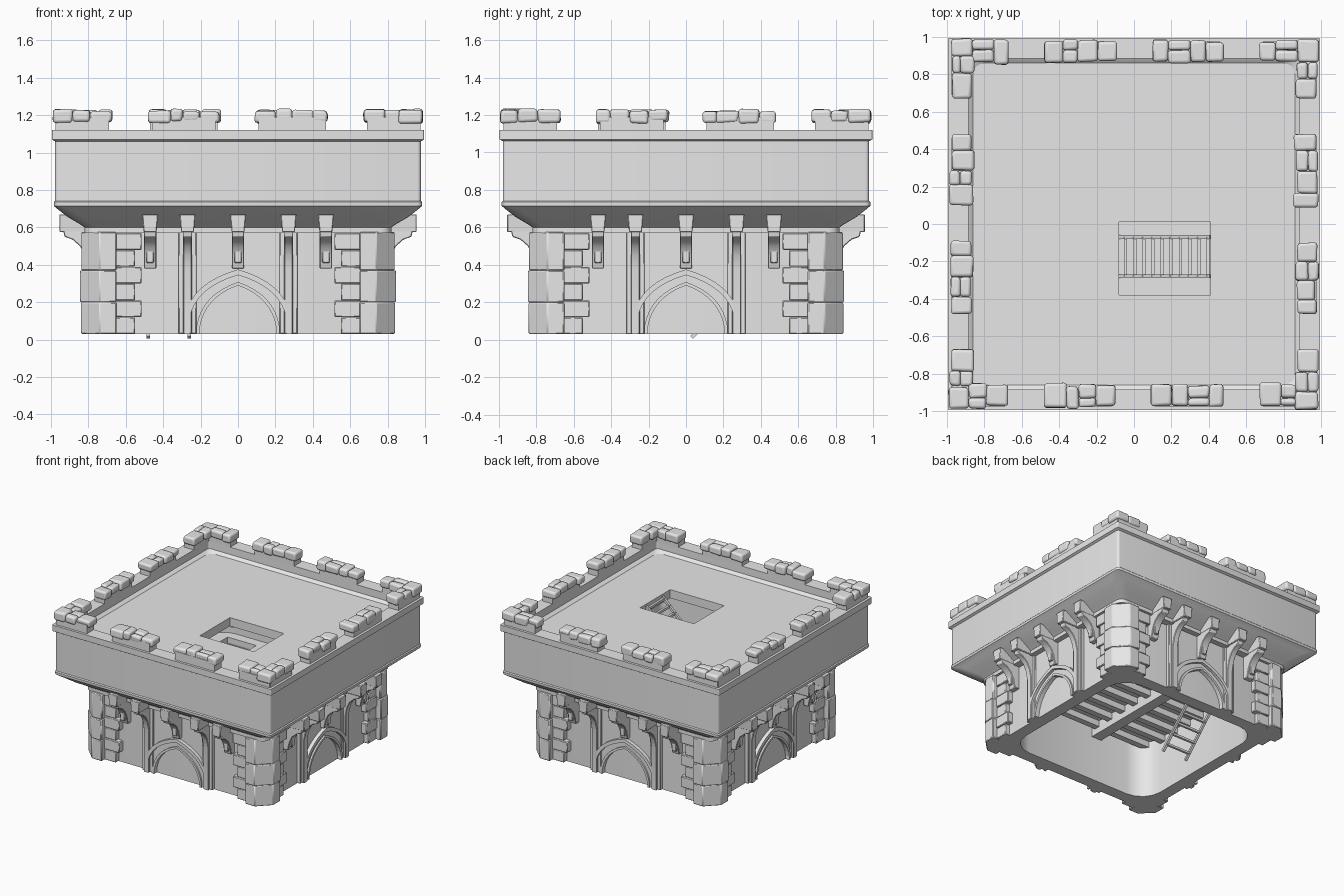
import bpy, bmesh, math, random
from mathutils import Matrix, Vector

rng = random.Random(4)
cube = bpy.data.objects.get("Cube")
if cube:
    bpy.data.objects.remove(cube)

stone = bpy.data.materials.new("light_grey_stone")
stone.use_nodes = True
GREY = (0.8, 0.8, 0.8, 1)
stone.diffuse_color = GREY
stone.node_tree.nodes["Principled BSDF"].inputs["Base Color"].default_value = GREY


def finish(name, bm, bevel=0.0, segments=2):
    bmesh.ops.recalc_face_normals(bm, faces=bm.faces)
    mesh = bpy.data.meshes.new(name)
    bm.to_mesh(mesh)
    bm.free()
    mesh.materials.append(stone)
    ob = bpy.data.objects.new(name, mesh)
    bpy.context.collection.objects.link(ob)
    bpy.ops.object.select_all(action='DESELECT')
    ob.select_set(True)
    bpy.context.view_layer.objects.active = ob
    bpy.ops.object.shade_smooth_by_angle(angle=math.radians(35))
    if bevel:
        mod = ob.modifiers.new("soft_edges", 'BEVEL')
        mod.width, mod.segments = bevel, segments
    return ob


def box(bm, x0, x1, y0, y1, z0, z1):
    centre = Vector((x0 + x1, y0 + y1, z0 + z1)) / 2
    size = Matrix.Diagonal((x1 - x0, y1 - y0, z1 - z0, 1))
    return bmesh.ops.create_cube(bm, size=1, matrix=Matrix.Translation(centre) @ size)["verts"]


def prism(bm, pts, vec):
    """Extrude a closed 3D outline along vec."""
    face = bm.faces.new([bm.verts.new(p) for p in pts])
    out = bmesh.ops.extrude_face_region(bm, geom=[face], use_keep_orig=True)["geom"]
    moved = [g for g in out if isinstance(g, bmesh.types.BMVert)]
    bmesh.ops.translate(bm, verts=moved, vec=vec)


def four_sides(bm):
    """Repeat what was built on the front around all four sides."""
    source = list(bm.verts) + list(bm.edges) + list(bm.faces)
    for k in range(1, 4):
        copy = bmesh.ops.duplicate(bm, geom=source)["geom"]
        bmesh.ops.rotate(bm, verts=[g for g in copy if isinstance(g, bmesh.types.BMVert)],
                         matrix=Matrix.Rotation(k * math.pi / 2, 3, 'Z'))


def square_loft(name, profile, n=4):
    """Sweep a closed (half width, z, corner radius) profile round a square."""
    bm = bmesh.new()
    rings = []
    for h, z, r in profile:
        ring = []
        for q in range(4):
            for i in range(n + 1):
                a = (q + i / n) * math.pi / 2
                sx, sy = ((1, 1), (-1, 1), (-1, -1), (1, -1))[q]
                ring.append(bm.verts.new((sx * (h - r) + r * math.cos(a),
                                          sy * (h - r) + r * math.sin(a), z)))
        rings.append(ring)
    for a, b in zip(rings, rings[1:] + rings[:1]):
        for i in range(len(a)):
            j = (i + 1) % len(a)
            bm.faces.new((a[i], a[j], b[j], b[i]))
    return finish(name, bm)


def holed_floor(name, half, z0, z1, hx0, hx1, hy0, hy1):
    bm = bmesh.new()
    box(bm, -half, hx0, -half, half, z0, z1)
    box(bm, hx1, half, -half, half, z0, z1)
    box(bm, hx0, hx1, -half, hy0, z0, z1)
    box(bm, hx0, hx1, hy1, half, z0, z1)
    finish(name, bm)


def bar(bm, a, b, w):
    a, b = Vector(a), Vector(b)
    rot = (b - a).to_track_quat('Z', 'Y').to_matrix().to_4x4()
    size = Matrix.Diagonal((w, w, (b - a).length, 1))
    bmesh.ops.create_cube(bm, size=1, matrix=Matrix.Translation((a + b) / 2) @ rot @ size)


def ladder(name, foot, top, side, rungs):
    bm = bmesh.new()
    foot, top, side = Vector(foot), Vector(top), Vector(side)
    for s in (-side, side):
        bar(bm, foot + s, top + s, 0.02)
    for i in range(rungs):
        p = foot.lerp(top, (i + 0.7) / rungs)
        bar(bm, p - side, p + side, 0.018)
    finish(name, bm)


# Overhanging parapet with its cove, rim band and inner gutter
square_loft("parapet", [
    (.76, .57, .06), (.82, .57, .06), (.82, .60, .06), (.85, .62, .07), (.91, .655, .08),
    (.955, .69, .07), (.985, .715, .03), (.985, .735, .02), (.978, .742, .02),
    (.978, 1.06, .02), (.995, 1.07, .01), (.995, 1.12, .01), (.885, 1.12, .01),
    (.885, 1.06, .02), (.86, 1.04, .06), (.86, .97, .06), (.72, .97, .05), (.72, .57, .05)])
square_loft("lower_wall", [(.76, .03, .02), (.76, .6, .02), (.66, .6, .18), (.66, .03, .18)])

# Roof deck, middle floor and ladders
holed_floor("roof_deck", .865, .97, 1.04, -.08, .41, -.38, .01)
holed_floor("middle_floor", .74, .5, .55, -.5, -.24, .22, .58)
ladder("upper_ladder", (-.08, -.175, .56), (.41, -.175, 1.02), (0, .105, 0), 10)
ladder("lower_ladder", (-.37, .03, .012), (-.37, .52, .52), (.11, 0, 0), 8)

bm = bmesh.new()
box(bm, -.23, -.14, -.7, .7, .4, .5)
for i in range(9):
    y = -.6 + i * .15
    box(bm, -.2 if .2 < y < .58 else -.7, .7, y - .025, y + .025, .45, .5)
finish("floor_beams", bm)

# Chamfered corner towers in three stone courses
bm = bmesh.new()
for z0, z1, o in ((.03, .2, .84), (.2, .37, .845), (.37, .575, .838)):
    plan = ((.65, o), (.74, o), (o, .74), (o, .65), (.73, .65), (.65, .73))
    prism(bm, [(x, y, z0) for x, y in plan], (0, 0, z1 - z0))
four_sides(bm)
finish("corner_towers", bm, .006, 1)

# Stones of alternating width beside each corner
bm = bmesh.new()
for s in (-1, 1):
    for i in range(6):
        inner = .515 if i % 2 else .55
        z = .03 + i * .09
        x0, x1 = sorted((s * inner, s * .66))
        box(bm, x0, x1, -.8 - .006 * (i % 2), -.7, z, z + .089)
four_sides(bm)
finish("corner_quoins", bm, .005, 1)

# Corbel blocks, curved brackets and full-height pilasters
curve = [(.76, .59), (.935, .59), (.928, .55), (.885, .535), (.845, .50), (.82, .45), (.805, .38)]
corbels, brackets, pilasters = bmesh.new(), bmesh.new(), bmesh.new()
for x in (-.47, -.27, 0, .27, .47):
    for v in box(corbels, x - .042, x + .042, -.955, -.74, .575, .67):
        if v.co.z < .6:
            v.co.x = x + (v.co.x - x) * .82
    long = abs(x) == .27
    target, foot, w = (pilasters, .03, .024) if long else (brackets, .38, .033)
    pts = curve + ([(.805, foot)] if long else []) + [(.76, foot)]
    prism(target, [(x - w, -y, z) for y, z in pts], (2 * w, 0, 0))
    if long:
        box(target, x - .048, x + .048, -.788, -.74, foot, .59)
    else:
        box(target, x - .02, x + .02, -.83, -.76, foot + .03, .5)
for name, part in (("corbel_blocks", corbels), ("curved_brackets", brackets),
                   ("pilasters", pilasters)):
    four_sides(part)
    finish(name, part, .004, 1)


# Pointed blind arches with mouldings
def arch(hw, spring, apex, n=8):
    half = []
    for i in range(n + 1):
        t = i / n
        h = apex - spring
        x = hw * ((1 - t) ** 2 + 2 * t * (1 - t) * .88)
        z = spring + h * (2 * t * (1 - t) * .72 + t * t)
        half.append((x, z))
    line = [(hw, .03)] + half
    return line + [(-x, z) for x, z in reversed(line[:-1])]


def arch_band(bm, outer, inner, front, back=-.75):
    for i in range(len(outer) - 1):
        quad = (outer[i], outer[i + 1], inner[i + 1], inner[i])
        prism(bm, [(x, front, z) for x, z in quad], (0, back - front, 0))


bm = bmesh.new()
arch_band(bm, arch(.285, .12, .375), arch(.26, .11, .345), -.805)
arch_band(bm, arch(.26, .11, .345), arch(.222, .07, .308), -.782)
arch_band(bm, arch(.222, .07, .308), arch(.205, .06, .29), -.795)
four_sides(bm)
bmesh.ops.remove_doubles(bm, verts=bm.verts, dist=.0001)
finish("arch_mouldings", bm)

bm = bmesh.new()
edge = arch(.26, .11, .345)[1:-1]
for a, b in zip(edge, edge[1:]):
    quad = (a, b, (b[0], .58), (a[0], .58))
    prism(bm, [(x, -.775, z) for x, z in quad], (0, .02, 0))
four_sides(bm)
bmesh.ops.remove_doubles(bm, verts=bm.verts, dist=.0001)
finish("arch_spandrels", bm)

# Merlon seats and their rough cap stones
bm = bmesh.new()
for x0, x1 in ((-.97, -.69), (-.46, -.12), (.11, .47), (.69, .97)):
    box(bm, x0, x1, -.975, -.885, 1.11, 1.19)
four_sides(bm)
finish("merlon_seats", bm)

bm = bmesh.new()
for side in range(4):
    turn = Matrix.Rotation(side * math.pi / 2, 3, 'Z')
    for x0, x1, count in ((-.99, -.67, 3), (-.48, -.1, 4), (.09, .48, 4), (.67, .865, 2)):
        weights = [rng.uniform(.7, 1.4) for _ in range(count)]
        x = x0
        for i, w in enumerate(weights):
            nx = x + (x1 - x0) * w / sum(weights)
            y0, y1 = -.99 + rng.uniform(0, .02), -.865 + rng.uniform(-.01, .015)
            rows = [(y0, y1)]
            if i == count // 2:
                rows = [(y0, -.93), (-.93, y1)]
            for a, b in rows:
                verts = box(bm, x, nx, a, b, 1.16 + rng.uniform(-.006, .006),
                            1.225 + rng.uniform(-.008, .008))
                for v in verts:
                    v.co += Vector([rng.uniform(-.004, .004) for _ in range(3)])
                bmesh.ops.rotate(bm, verts=verts, matrix=turn)
            x = nx
finish("merlon_cap_stones", bm, .016, 3)
